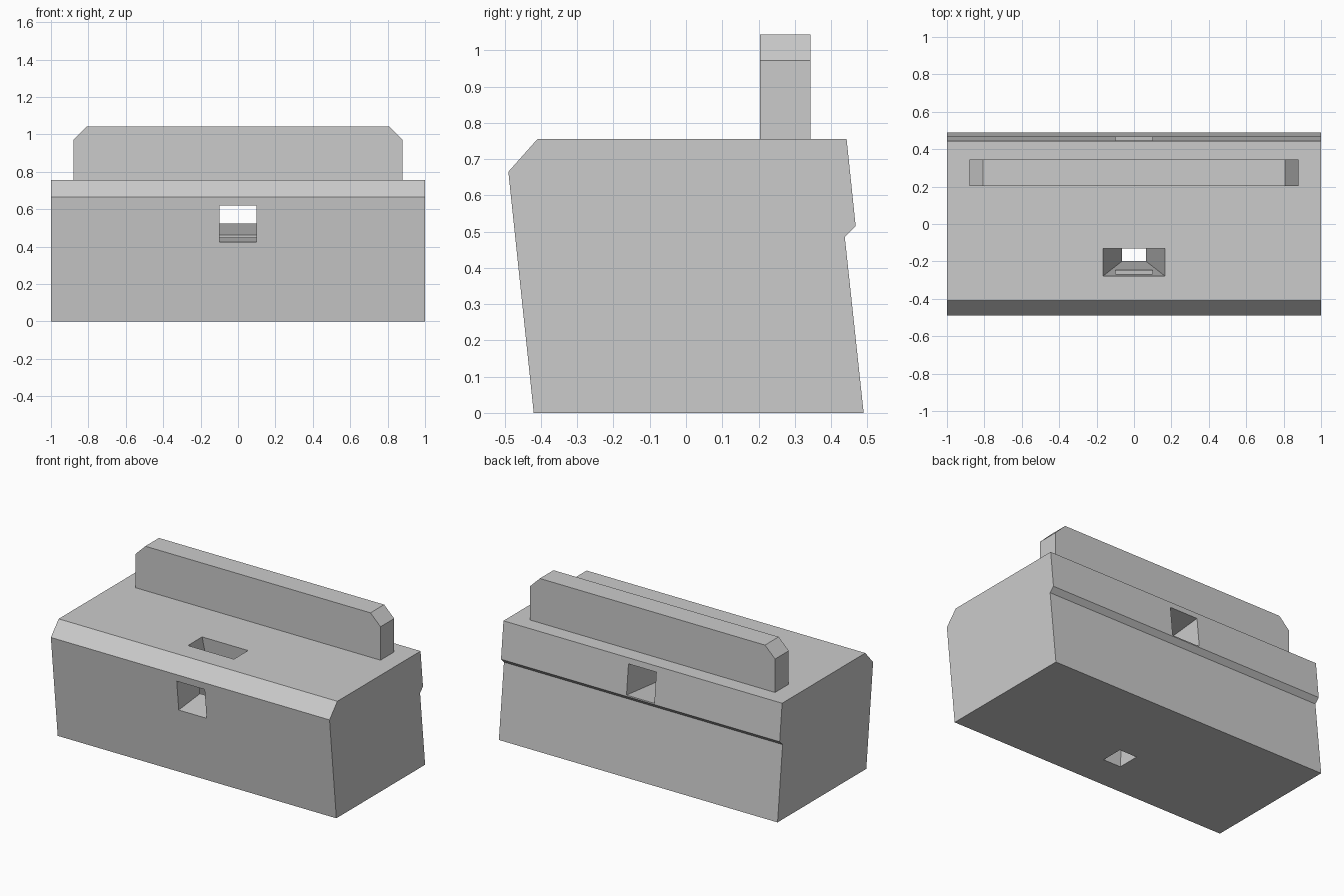
import bpy
import bmesh

cube = bpy.data.objects.get("Cube")
if cube:
    bpy.data.objects.remove(cube, do_unlink=True)

GREY = (0.6, 0.6, 0.6, 1.0)
grey = bpy.data.materials.new("plain grey")
grey.use_nodes = True
grey.diffuse_color = GREY
grey.node_tree.nodes["Principled BSDF"].inputs["Base Color"].default_value = GREY


def loft(name, ring_a, ring_b):
    """Closed solid between two matching rings of points."""
    bm = bmesh.new()
    a = [bm.verts.new(p) for p in ring_a]
    b = [bm.verts.new(p) for p in ring_b]
    bm.faces.new(a)
    bm.faces.new(b)
    n = len(a)
    for i in range(n):
        j = (i + 1) % n
        bm.faces.new((a[i], a[j], b[j], b[i]))
    bmesh.ops.recalc_face_normals(bm, faces=bm.faces)
    mesh = bpy.data.meshes.new(name)
    bm.to_mesh(mesh)
    bm.free()
    mesh.materials.append(grey)
    obj = bpy.data.objects.new(name, mesh)
    bpy.context.collection.objects.link(obj)
    return obj


def extrude_x(name, profile, half):
    return loft(name, [(-half, y, z) for y, z in profile],
                [(half, y, z) for y, z in profile])


# Leaning block with a front bevel and a notch along the back
H = 0.755
body = extrude_x("body", [(-0.42, 0), (-0.49, 0.665), (-0.41, H), (0.443, H),
                          (0.468, 0.515), (0.438, 0.485), (0.49, 0)], 1.0)

# Square tunnel, perpendicular to the leaning front
LEAN = 0.105
tunnel = []
for y, z0, y0 in ((-0.7, 0.425, -0.465), (0.7, 0.425, -0.465),
                  (0.7, 0.62, -0.485), (-0.7, 0.62, -0.485)):
    tunnel.append((y, z0 + LEAN * (y - y0)))
tunnel_cutter = extrude_x("tunnel_cutter", tunnel, 0.1)


# Tapered slot, leaning with the front, from top to bottom
def slot_ring(t):
    w = 0.063 + 0.102 * t
    front, back = -0.198 - 0.08 * t, -0.052 - 0.08 * t
    return [(-w, front, H * t), (w, front, H * t), (w, back, H * t), (-w, back, H * t)]


slot_cutter = loft("slot_cutter", slot_ring(-0.1), slot_ring(1.1))

# Cut both openings
bpy.context.view_layer.objects.active = body
for cutter in (tunnel_cutter, slot_cutter):
    cutter.hide_render = True
    mod = body.modifiers.new("cut", "BOOLEAN")
    mod.operation = "DIFFERENCE"
    mod.solver = "EXACT"
    mod.object = cutter
    bpy.ops.object.modifier_apply(modifier=mod.name)
    bpy.data.objects.remove(cutter, do_unlink=True)

# Upright rail with bevelled top corners
half_rail = [(0.88, H - 0.01), (0.88, 0.972), (0.808, 1.043)]
outline = half_rail + [(-x, z) for x, z in reversed(half_rail)]
rail = loft("rail", [(x, 0.204, z) for x, z in outline],
            [(x, 0.344, z) for x, z in outline])
